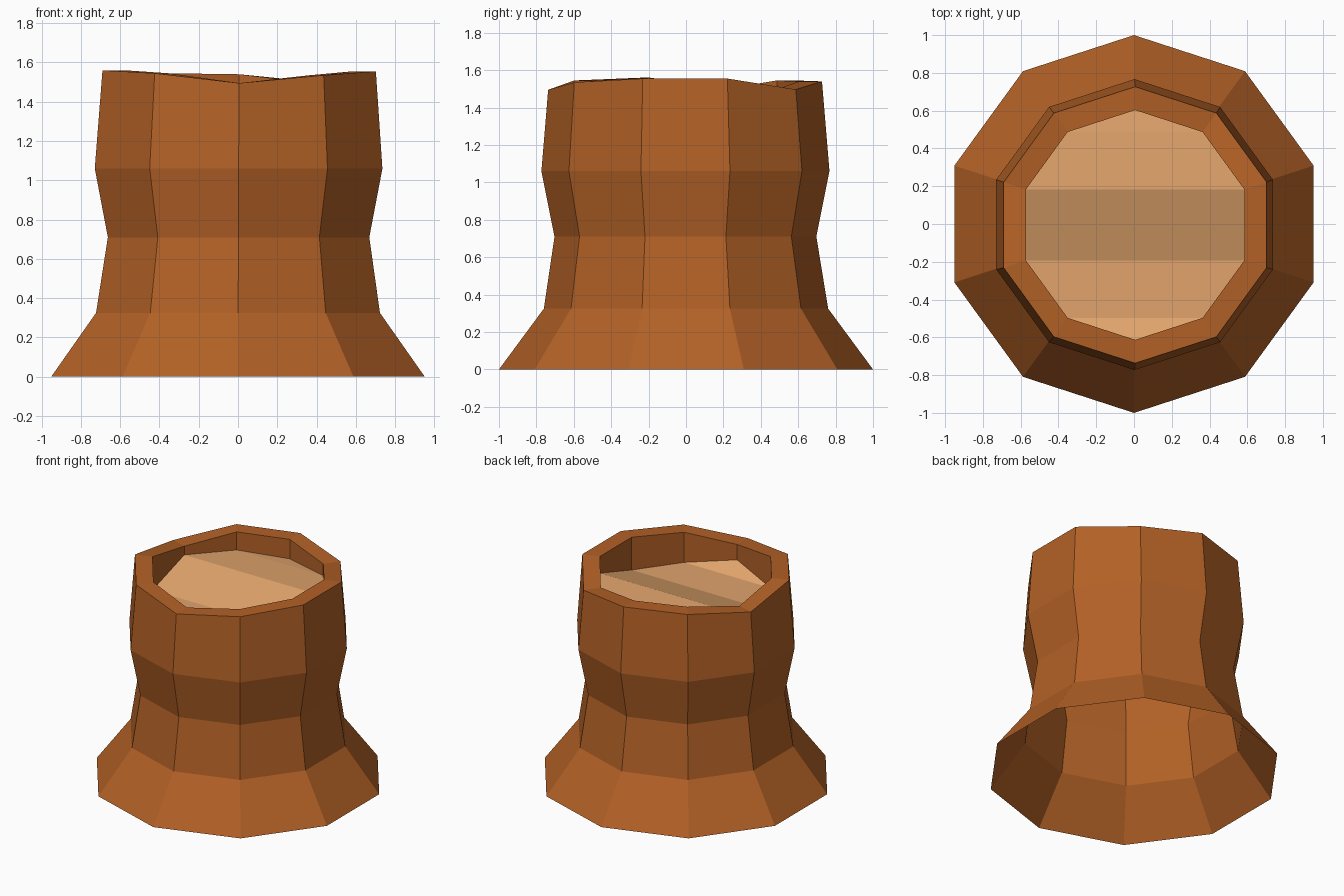
import bpy, bmesh, math

if "Cube" in bpy.data.objects:
    bpy.data.objects.remove(bpy.data.objects["Cube"])

SIDES = 10


def material(name, rgb):
    m = bpy.data.materials.new(name)
    m.diffuse_color = (*rgb, 1.0)
    m.use_nodes = True
    m.node_tree.nodes["Principled BSDF"].inputs["Base Color"].default_value = m.diffuse_color
    return m


bark = material("bark_brown", (0.448, 0.119, 0.0194))
wood = material("pale_wood", (0.75, 0.37, 0.15))


def ring(bm, radius, heights, cx=0.0, cy=0.0):
    # Ten corners, starting at 18 degrees so one points to the back and one to the front
    out = []
    for i in range(SIDES):
        a = math.radians(18 + 36 * i)
        out.append(bm.verts.new((cx + radius * math.cos(a),
                                 cy + radius * math.sin(a), heights[i])))
    return out


def finish(bm, name, mat):
    mesh = bpy.data.meshes.new(name)
    bm.to_mesh(mesh)
    bm.free()
    mesh.materials.append(mat)
    obj = bpy.data.objects.new(name, mesh)
    bpy.context.collection.objects.link(obj)
    return obj


# Uneven rim heights and the wavy cut surface, corner by corner
rim_z = [1.555, 1.497, 1.54, 1.545, 1.495, 1.56, 1.545, 1.495, 1.535, 1.555]
cut_z = [1.43, 1.41, 1.395, 1.41, 1.43, 1.31, 1.31, 1.38, 1.31, 1.31]

# Bark: flared foot, waist, top rim and inner wall, open underneath
bm = bmesh.new()
rings = [
    ring(bm, 1.0, [0.0] * SIDES),
    ring(bm, 0.76, [0.325] * SIDES),
    ring(bm, 0.70, [0.71] * SIDES, 0.003, -0.003),
    ring(bm, 0.77, [1.06] * SIDES, 0.003, -0.003),
    ring(bm, 0.732, rim_z, 0.006, -0.005),
    ring(bm, 0.608, rim_z, 0.006, -0.005),
    ring(bm, 0.608, cut_z, 0.006, -0.005),
]
for low, high in zip(rings, rings[1:]):
    for i in range(SIDES):
        j = (i + 1) % SIDES
        bm.faces.new((low[i], low[j], high[j], high[i]))
finish(bm, "stump_bark", bark)

# Cut wood surface: strips running left to right, with a triangle at each end
bm = bmesh.new()
v = ring(bm, 0.608, cut_z, 0.006, -0.005)
for face in ((1, 2, 3), (0, 1, 3, 4), (9, 0, 4, 5), (8, 9, 5, 6), (7, 8, 6)):
    bm.faces.new([v[i] for i in face])
finish(bm, "cut_wood_top", wood)
